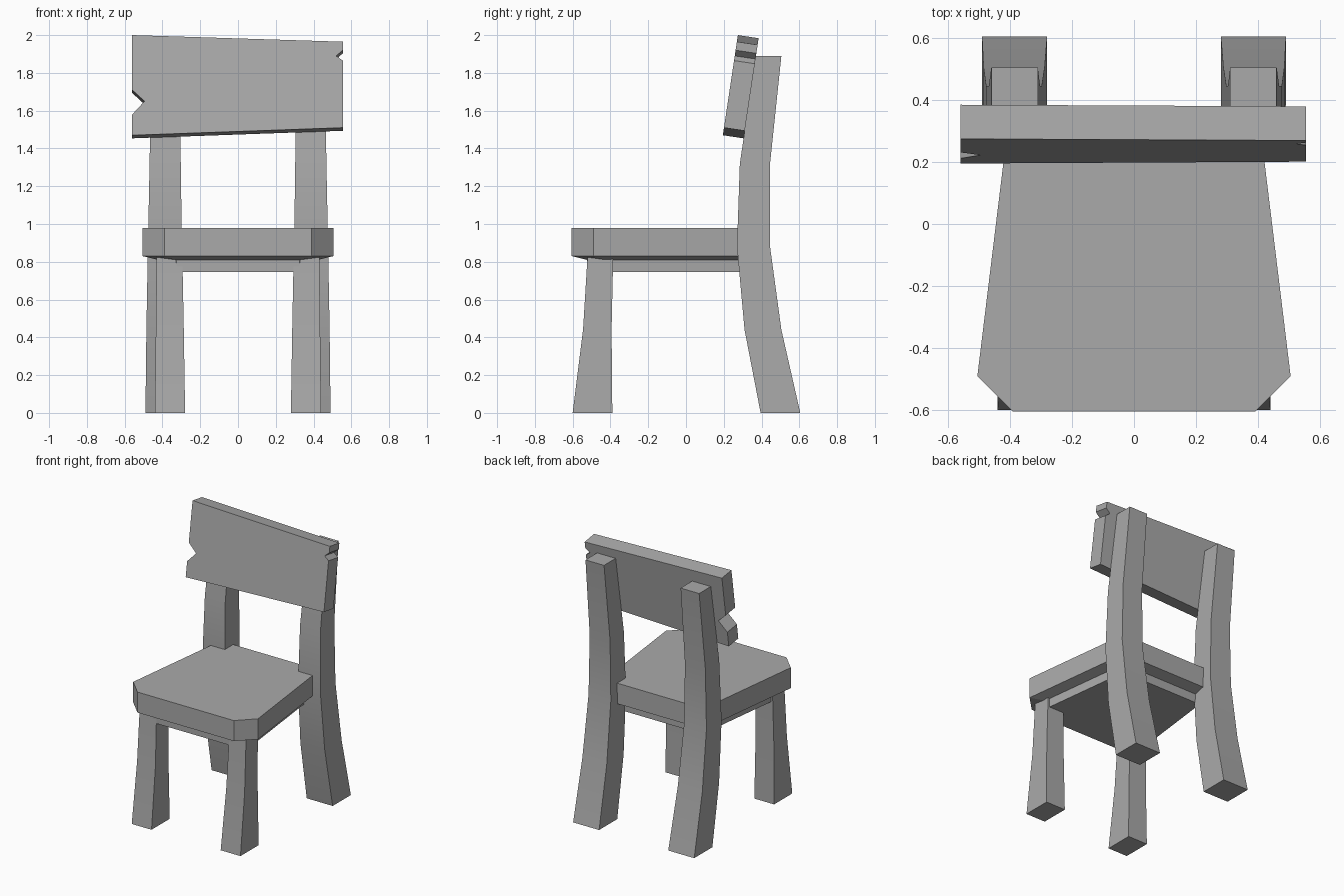
import bpy, bmesh
from mathutils import Vector

cube = bpy.data.objects.get("Cube")
if cube:
    bpy.data.objects.remove(cube, do_unlink=True)

grey = bpy.data.materials.new("plain grey")
grey.use_nodes = True
colour = (0.4, 0.4, 0.4, 1)
grey.diffuse_color = colour
grey.node_tree.nodes["Principled BSDF"].inputs["Base Color"].default_value = colour


def loft(name, rings):
    """Skin a stack of matching point loops and cap both ends."""
    bm = bmesh.new()
    loops = [[bm.verts.new(p) for p in ring] for ring in rings]
    for a, b in zip(loops, loops[1:]):
        for i in range(len(a)):
            j = (i + 1) % len(a)
            bm.faces.new((a[i], a[j], b[j], b[i]))
    bm.faces.new(loops[0][::-1])
    bm.faces.new(loops[-1])
    bmesh.ops.recalc_face_normals(bm, faces=bm.faces)
    mesh = bpy.data.meshes.new(name)
    bm.to_mesh(mesh)
    bm.free()
    mesh.materials.append(grey)
    obj = bpy.data.objects.new(name, mesh)
    bpy.context.collection.objects.link(obj)
    return obj


def leg(name, side, sections):
    """Square leg through sections of (z, inner x, outer x, front y, back y)."""
    rings = [[(side * xi, yf, z), (side * xo, yf, z),
              (side * xo, yb, z), (side * xi, yb, z)]
             for z, xi, xo, yf, yb in sections]
    obj = loft(name, rings)
    bpy.ops.object.select_all(action='DESELECT')
    obj.select_set(True)
    bpy.context.view_layer.objects.active = obj
    bpy.ops.object.shade_smooth_by_angle()


# Legs: curved back posts and short tapered front legs
back_sections = [(0, .28, .49, .395, .605), (.44, .288, .485, .31, .505),
                 (.88, .297, .477, .27, .445), (1.32, .303, .468, .285, .445),
                 (1.89, .31, .46, .37, .505)]
front_sections = [(0, .28, .44, -.60, -.39), (.44, .287, .435, -.545, -.394),
                  (.85, .295, .43, -.52, -.385)]
for label, side in (("left", 1), ("right", -1)):
    leg("back_leg_" + label, side, back_sections)
    leg("front_leg_" + label, side, front_sections)

# Seat: tapered plank with clipped front corners and a stepped underside
half = [(.39, -.605), (.505, -.49), (.40, .37)]
outline = half + [(-x, y) for x, y in reversed(half)]
centre_y = -.118


def seat_ring(z, scale=1):
    return [(x * scale, centre_y + (y - centre_y) * scale, z) for x, y in outline]


loft("seat", [seat_ring(.745, .835), seat_ring(.81, .835),
              seat_ring(.83), seat_ring(.98)])

# Backrest: leaning board with uneven edges and a split in each end
board = [(-.56, 1.47), (.555, 1.51), (.555, 1.865), (.52, 1.89), (.555, 1.92),
         (.555, 1.965), (-.56, 2.0), (-.56, 1.71), (-.495, 1.65), (-.56, 1.58)]
front = [Vector((x, .195 + (z - 1.47) * .15, z)) for x, z in board]
depth = Vector((0, .11, -.0165))
loft("backrest", [front, [p + depth for p in front]])
